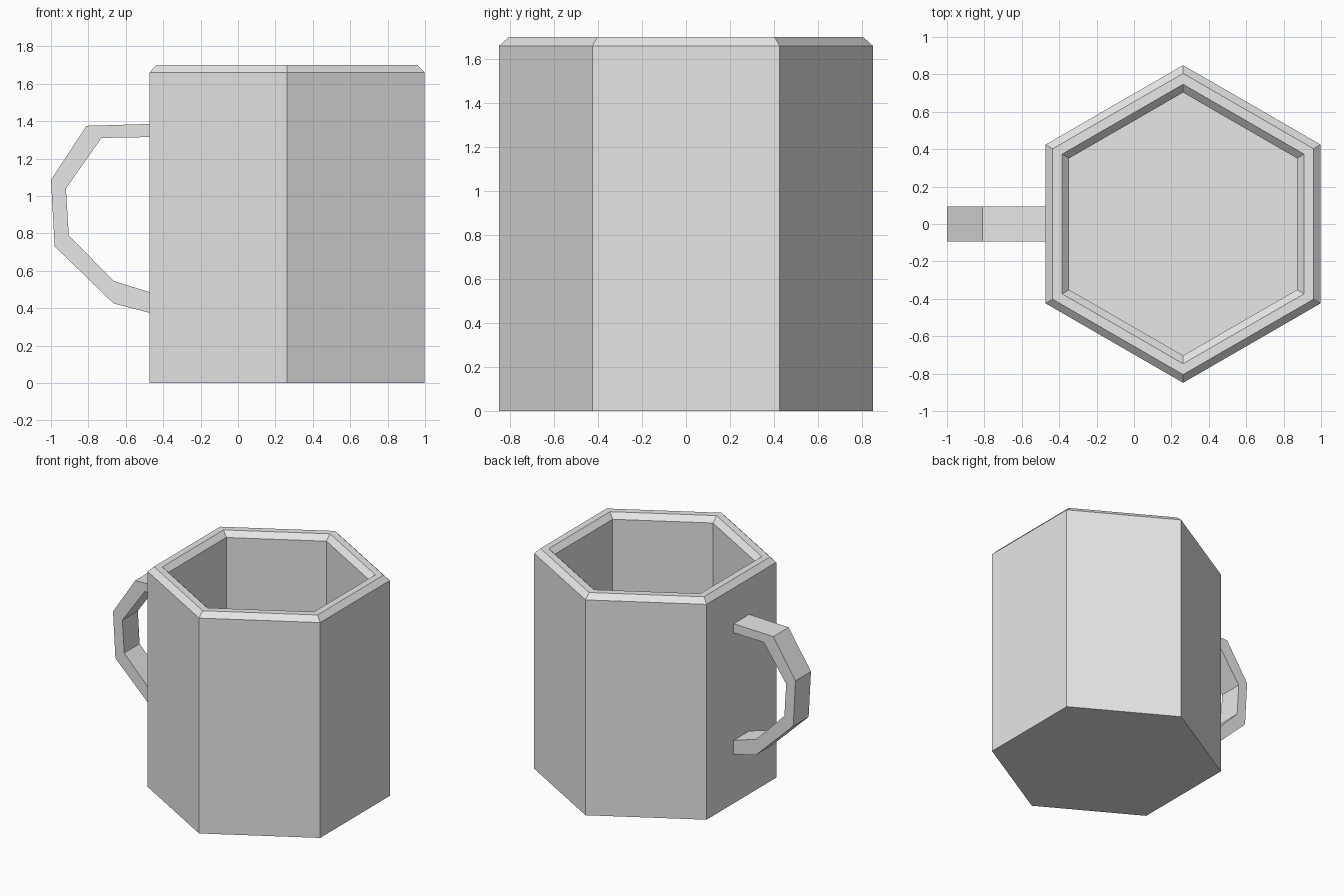
import bpy, bmesh, math

if "Cube" in bpy.data.objects:
    bpy.data.objects.remove(bpy.data.objects["Cube"])

grey = bpy.data.materials.new("light_grey")
grey.diffuse_color = (0.8, 0.8, 0.8, 1)
grey.use_nodes = True
grey.node_tree.nodes["Principled BSDF"].inputs["Base Color"].default_value = grey.diffuse_color

CX = 0.2625  # centre of the cup body


def finish(bm, name):
    bmesh.ops.recalc_face_normals(bm, faces=bm.faces)
    me = bpy.data.meshes.new(name)
    bm.to_mesh(me)
    bm.free()
    me.materials.append(grey)
    ob = bpy.data.objects.new(name, me)
    bpy.context.collection.objects.link(ob)
    return ob


# Cup: hexagonal rings lofted up the outside, over the bevelled rim, down to the floor
bm = bmesh.new()
profile = [(0.849, 0), (0.849, 1.66), (0.805, 1.70),
           (0.747, 1.70), (0.703, 1.66), (0.703, 0.13)]
rings = []
for r, z in profile:
    angles = [math.radians(30 + 60 * i) for i in range(6)]
    rings.append([bm.verts.new((CX + r * math.cos(a), r * math.sin(a), z)) for a in angles])
for lo, hi in zip(rings, rings[1:]):
    for i in range(6):
        j = (i + 1) % 6
        bm.faces.new((lo[i], lo[j], hi[j], hi[i]))
bm.faces.new(rings[0])
bm.faces.new(rings[-1])
finish(bm, "cup")

# Handle: outer and inner outlines in the xz plane, extruded across y
outer = [(-0.46, 1.385), (-0.81, 1.375), (-1.0, 1.085),
         (-0.98, 0.73), (-0.665, 0.425), (-0.46, 0.372)]
inner = [(-0.46, 1.315), (-0.73, 1.31), (-0.92, 1.04),
         (-0.905, 0.79), (-0.665, 0.545), (-0.46, 0.482)]
W = 0.094
bm = bmesh.new()
sections = [[bm.verts.new((p[0], y, p[1])) for p, y in ((o, -W), (o, W), (n, W), (n, -W))]
            for o, n in zip(outer, inner)]
for a, b in zip(sections, sections[1:]):
    for i in range(4):
        j = (i + 1) % 4
        bm.faces.new((a[i], a[j], b[j], b[i]))
bm.faces.new(sections[0])
bm.faces.new(sections[-1])
finish(bm, "handle")
